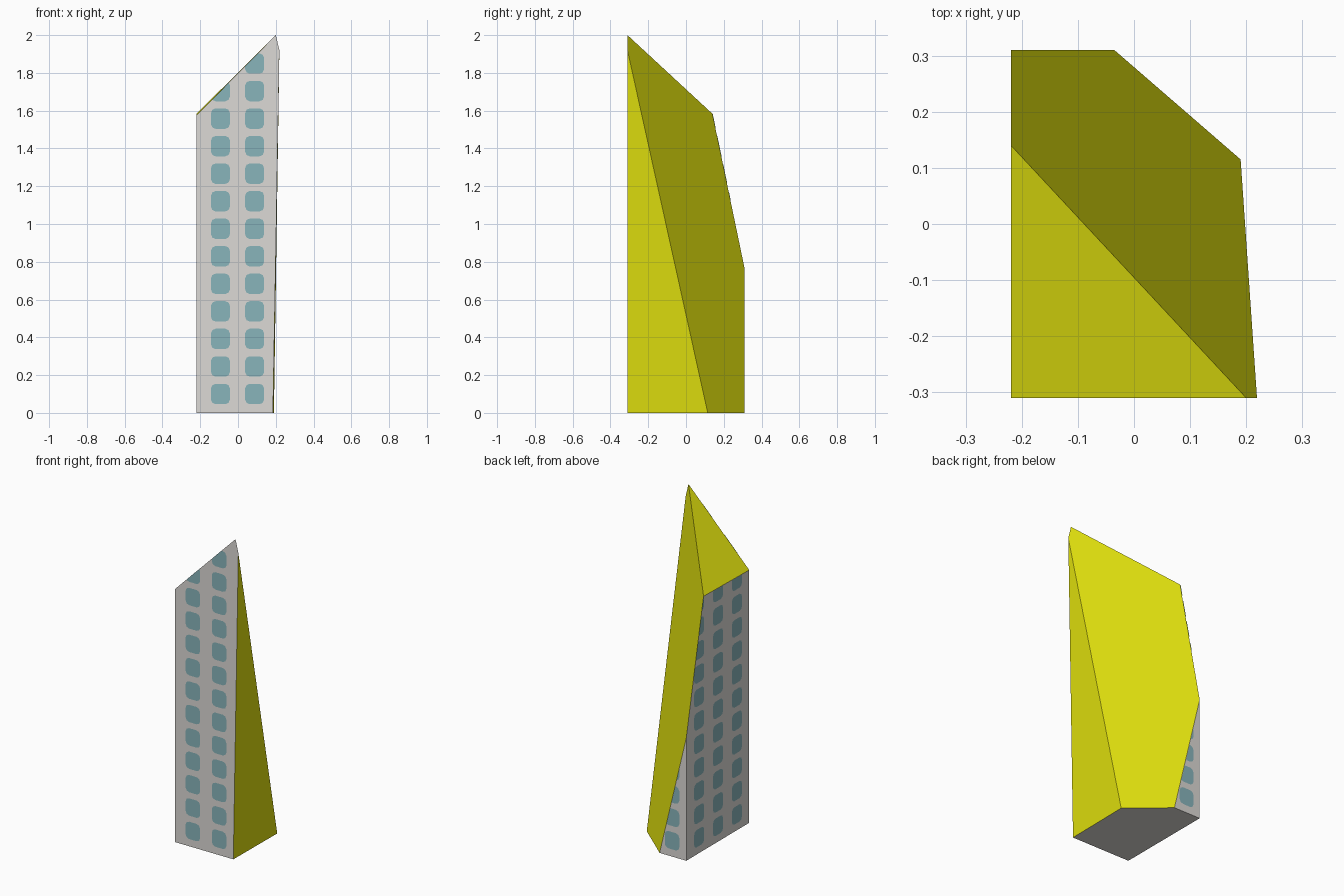
import bpy, bmesh
from mathutils import Vector

if "Cube" in bpy.data.objects:
    bpy.data.objects.remove(bpy.data.objects["Cube"])

HX, HY, H = 0.219, 0.31, 2.0          # half width, half depth, height


def material(name, rgb):
    m = bpy.data.materials.new(name)
    m.diffuse_color = (*rgb, 1)
    m.use_nodes = True
    m.node_tree.nodes["Principled BSDF"].inputs["Base Color"].default_value = m.diffuse_color
    return m


wall = material("pale grey wall", (0.72, 0.70, 0.67))
yellow = material("yellow facet", (0.72, 0.72, 0.004))
glass = material("teal glass", (0.25, 0.46, 0.50))

# Cutting planes, each through three points: roof, big back facet, right side
PLANES = []
for a, b, c in [((-.22, -.31, 1.575), (.20, -.31, 2.0), (-.22, .14, 1.583)),
                ((-.22, .31, .77), (-.035, .31, 0), (.20, -.31, 2.0)),
                ((.185, -.31, 0), (.19, .113, 0), (.219, -.31, 1.91))]:
    a, b, c = Vector(a), Vector(b), Vector(c)
    n = (b - a).cross(c - a).normalized()
    if n.dot(a - Vector((-.1, -.1, .5))) < 0:
        n = -n
    PLANES.append((a, n))


def cut(bm, cap):
    for co, no in PLANES:
        geom = bm.verts[:] + bm.edges[:] + bm.faces[:]
        res = bmesh.ops.bisect_plane(bm, geom=geom, dist=1e-5, plane_co=co,
                                     plane_no=no, clear_outer=True)
        if cap:
            edges = [e for e in bm.edges if e.is_boundary]
            for f in bmesh.ops.holes_fill(bm, edges=edges, sides=0)["faces"]:
                f.material_index = 1


def finish(bm, name, mats):
    me = bpy.data.meshes.new(name)
    bm.to_mesh(me)
    bm.free()
    for m in mats:
        me.materials.append(m)
    ob = bpy.data.objects.new(name, me)
    bpy.context.collection.objects.link(ob)


# Tower body: a block sliced by the planes, slices capped yellow
bm = bmesh.new()
bmesh.ops.create_cube(bm, size=1)
for v in bm.verts:
    v.co = Vector((v.co.x * 2 * HX, v.co.y * 2 * HY, (v.co.z + .5) * H))
cut(bm, True)
bmesh.ops.recalc_face_normals(bm, faces=bm.faces[:])
finish(bm, "tower_body", [wall, yellow])


# Windows: thin rounded panes on one wall, trimmed by the same planes
def windows(name, origin, across, columns):
    bm = bmesh.new()
    w, h, c = .05, .054, .024
    quarter = [(w, h - c), (w - .3 * c, h - .3 * c), (w - c, h)]
    shape = quarter + [(-x, z) for x, z in reversed(quarter)]
    shape += [(-x, -z) for x, z in shape]
    for col in columns:
        for row in range(13):
            mid = origin + across * col + Vector((0, 0, .1 + .1458 * row))
            bm.faces.new([bm.verts.new(mid + across * x + Vector((0, 0, z)))
                          for x, z in shape])
    cut(bm, False)
    finish(bm, name, [glass])


GAP = .002
windows("front_windows", Vector((0, -HY - GAP, 0)), Vector((1, 0, 0)), (-.093, .088))
windows("left_windows", Vector((-HX - GAP, 0, 0)), Vector((0, -1, 0)), (-.186, 0, .186))
windows("back_windows", Vector((0, HY + GAP, 0)), Vector((-1, 0, 0)), (.122,))
